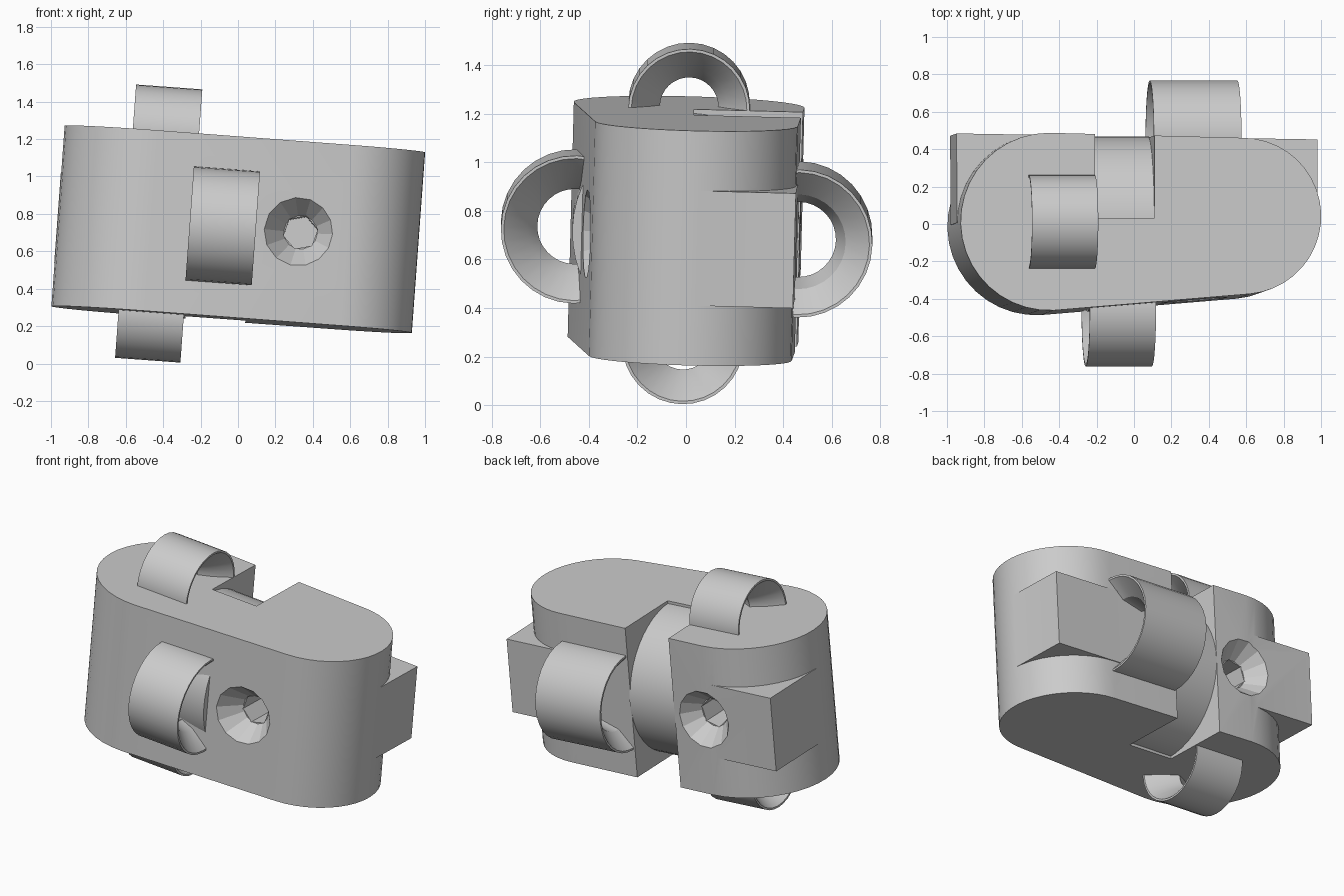
import bpy, bmesh, math
from mathutils import Matrix, Vector

if "Cube" in bpy.data.objects:
    bpy.data.objects.remove(bpy.data.objects["Cube"])

grey = bpy.data.materials.new("plain grey")
grey.diffuse_color = (0.6, 0.6, 0.6, 1)
grey.use_nodes = True
grey.node_tree.nodes["Principled BSDF"].inputs["Base Color"].default_value = grey.diffuse_color

# Whole model leans slightly off level
LEAN = (Matrix.Translation((0, 0, 0.718)) @ Matrix.Rotation(math.radians(4.2), 4, 'Y')
        @ Matrix.Rotation(math.radians(-1.5), 4, 'X'))


def make(name, bm):
    bmesh.ops.recalc_face_normals(bm, faces=bm.faces)
    me = bpy.data.meshes.new(name)
    bm.to_mesh(me)
    bm.free()
    me.materials.append(grey)
    ob = bpy.data.objects.new(name, me)
    bpy.context.collection.objects.link(ob)
    return ob


def prism(name, pts, z0, z1):
    bm = bmesh.new()
    f = bm.faces.new([bm.verts.new((x, y, z0)) for x, y in pts])
    top = bmesh.ops.extrude_face_region(bm, geom=[f])["geom"]
    bmesh.ops.translate(bm, vec=(0, 0, z1 - z0),
                        verts=[v for v in top if isinstance(v, bmesh.types.BMVert)])
    return make(name, bm)


def lathe(name, profile, segs, origin, axis='X', closed=False, phase=0.0):
    """Revolve (along, radius) points about the x or y axis through origin."""
    bm = bmesh.new()
    rows = []
    for a, r in profile:
        row = []
        for i in range(segs):
            t = 2 * math.pi * i / segs + phase
            c, s = r * math.cos(t), r * math.sin(t)
            p = (a, c, s) if axis == 'X' else (c, a, s)
            row.append(bm.verts.new(Vector(origin) + Vector(p)))
        rows.append(row)
    n = len(rows)
    for k in range(n if closed else n - 1):
        A, B = rows[k], rows[(k + 1) % n]
        for i in range(segs):
            j = (i + 1) % segs
            bm.faces.new((A[i], A[j], B[j], B[i]))
    if not closed:
        bm.faces.new(rows[0])
        bm.faces.new(rows[-1])
    return make(name, bm)


def boolean(ob, other, op):
    m = ob.modifiers.new(op.lower(), 'BOOLEAN')
    m.object, m.operation, m.solver = other, op, 'EXACT'
    bpy.context.view_layer.update()
    ev = ob.evaluated_get(bpy.context.evaluated_depsgraph_get())
    me = bpy.data.meshes.new_from_object(ev)
    ob.modifiers.clear()
    ob.data = me
    bpy.data.objects.remove(other)


def arc(cx, cy, r, a0, a1, n=20):
    return [(cx + r * math.cos(math.radians(a0 + (a1 - a0) * i / n)),
             cy + r * math.sin(math.radians(a0 + (a1 - a0) * i / n))) for i in range(n + 1)]


def back(x):
    return 0.462 - 0.0165 * x


# Tapered rounded body
body = prism("body", arc(-0.49, 0.0, 0.475, 90, 273) + arc(0.55, 0.03, 0.418, -85, 90),
             -0.484, 0.484)

# Square corner blocks at the back of both ends
for name, x0, x1, y0 in (("left", -0.967, -0.45, 0.0), ("right", 0.5, 0.967, 0.03)):
    blk = prism(name + "_corner_block", [(x0, y0), (x1, y0), (x1, back(x1)), (x0, back(x0))],
                -0.237, 0.237)
    boolean(body, blk, 'UNION')

# Slot across the back
boolean(body, prism("slot_cutter", [(-0.245, 0.02), (0.075, 0.02), (0.075, 0.8), (-0.245, 0.8)],
                    -0.8, 0.8), 'DIFFERENCE')

# Countersunk sockets: one in front, one behind
for x, y, d in ((0.335, -0.402, 1), (-0.46, back(-0.46), -1)):
    cone = lathe("cone_cutter", [(-0.04 * d, 0.21), (0.11 * d, 0.09)], 14, (x, y, 0), 'Y')
    boolean(body, cone, 'DIFFERENCE')
    hexa = lathe("hex_cutter", [(0.05 * d, 0.093), (0.3 * d, 0.093)], 6, (x, y, 0), 'Y', phase=0.25)
    boolean(body, hexa, 'DIFFERENCE')

# Round barrel filling the slot
parts = [body, lathe("barrel", [(-0.25, 0.468), (0.08, 0.468)], 48, (0, 0, 0))]


# Rings with funnel-shaped mouths
def ring(name, x0, x1, y, z, r, rm, ri):
    xm, d = (x0 + x1) / 2, 0.1
    prof = [(x0, r), (x1, r), (x1, r - 0.012), (x1 - d, rm), (xm, ri),
            (x0 + d, rm), (x0, r - 0.012)]
    parts.append(lathe(name, prof, 32, (0, y, z), closed=True))


ring("front_ring", -0.26, 0.095, -0.457, 0, 0.305, 0.195, 0.155)
ring("back_ring", 0.085, 0.555, 0.462, 0, 0.305, 0.195, 0.155)
ring("top_ring", -0.6, -0.245, 0, 0.482, 0.25, 0.16, 0.12)
ring("bottom_ring", -0.605, -0.255, 0, -0.484, 0.25, 0.16, 0.12)

for ob in parts:
    ob.data.transform(LEAN)
    bpy.ops.object.select_all(action='DESELECT')
    ob.select_set(True)
    bpy.context.view_layer.objects.active = ob
    bpy.ops.object.shade_smooth_by_angle(angle=math.radians(20))
